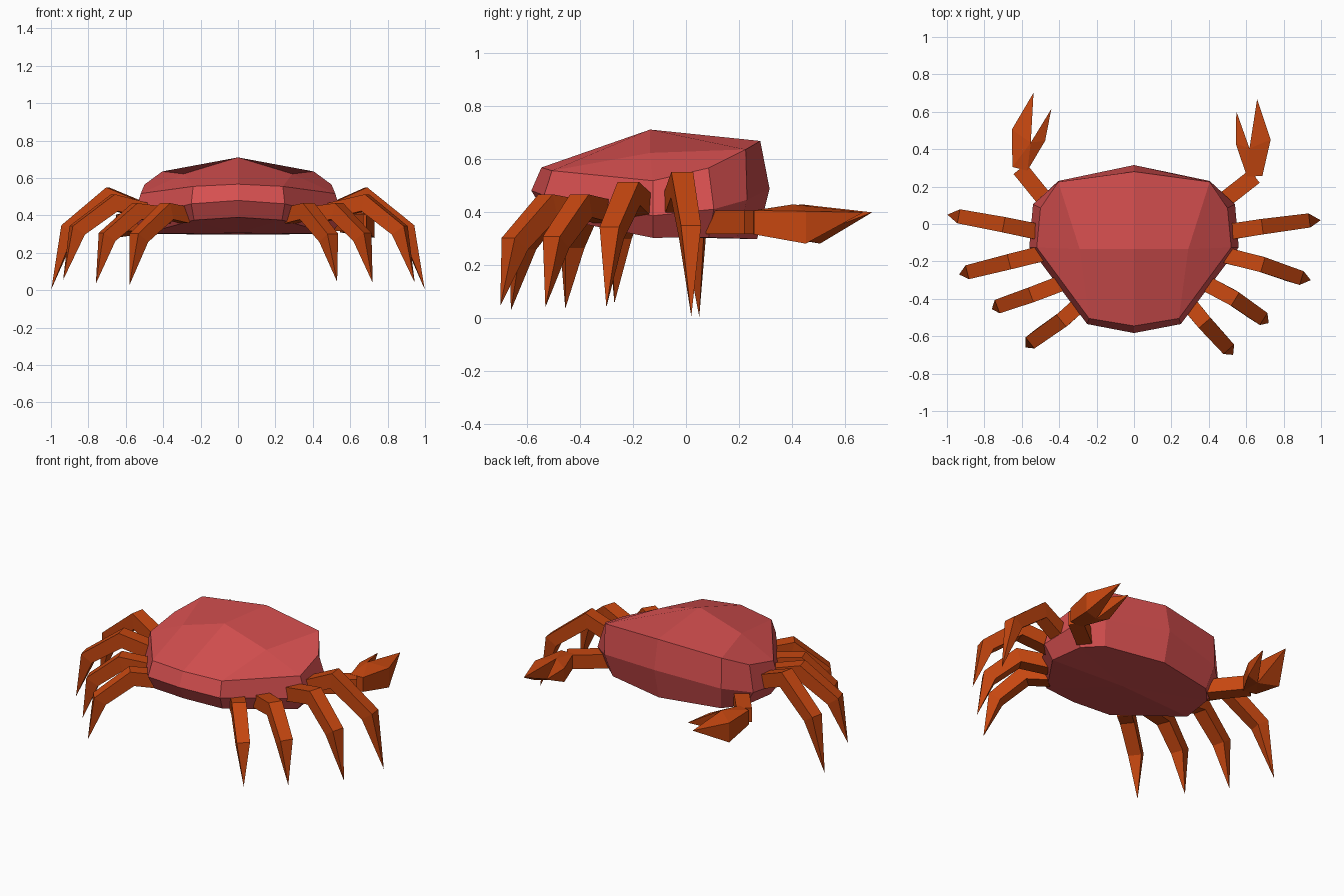
import bpy, bmesh, math
from mathutils import Vector, Matrix

if "Cube" in bpy.data.objects:
    bpy.data.objects.remove(bpy.data.objects["Cube"])


def material(name, rgb):
    m = bpy.data.materials.new(name)
    m.diffuse_color = (*rgb, 1)
    m.use_nodes = True
    m.node_tree.nodes["Principled BSDF"].inputs["Base Color"].default_value = m.diffuse_color
    return m


RED = material("shell red", (0.68, 0.08, 0.08))
ORANGE = material("limb orange", (0.56, 0.062, 0.005))


def finish(name, bm, mat):
    bmesh.ops.remove_doubles(bm, verts=bm.verts, dist=0.0005)
    bmesh.ops.recalc_face_normals(bm, faces=bm.faces)
    me = bpy.data.meshes.new(name)
    bm.to_mesh(me)
    bm.free()
    me.materials.append(mat)
    ob = bpy.data.objects.new(name, me)
    bpy.context.collection.objects.link(ob)
    return ob


def bridge(bm, a, b):
    n = len(a)
    for i in range(n):
        j = (i + 1) % n
        bm.faces.new((a[i], a[j], b[j], b[i]))


def sweep(bm, path, sizes, tip=None):
    """Mitred square tube along path, optionally ending in a spike."""
    pts = [Vector(p) for p in path]
    full = pts + ([Vector(tip)] if tip else [])
    flat = full[-1] - full[0]
    side = Vector((-flat.y, flat.x, 0)).normalized()
    rings = []
    for i, p in enumerate(pts):
        d_in = (full[i] - full[i - 1]).normalized() if i else None
        d_out = (full[i + 1] - full[i]).normalized() if i + 1 < len(full) else None
        d_in, d_out = d_in or d_out, d_out or d_in
        t = (d_in + d_out).normalized()
        up = t.cross(side).normalized() * sizes[i] / 2 / max(t.dot(d_in), 0.7)
        s = side * sizes[i] / 2
        rings.append([bm.verts.new(p + q) for q in (s + up, up - s, -s - up, s - up)])
    for a, b in zip(rings, rings[1:]):
        bridge(bm, a, b)
    bm.faces.new(rings[0])
    if tip:
        v = bm.verts.new(tip)
        for i in range(4):
            bm.faces.new((rings[-1][i], rings[-1][(i + 1) % 4], v))
    else:
        bm.faces.new(rings[-1])


# Shell: three half outlines from front to back, mirrored, with a faceted top
UPPER = [(0, -.545, .567), (.24, -.505, .555), (.52, -.125, .517),
         (.50, .085, .565), (.405, .225, .635), (0, .28, .667)]
MIDDLE = [(0, -.583, .48), (.25, -.535, .462), (.56, -.125, .385),
          (.54, .105, .41), (.405, .23, .445), (0, .315, .487)]
LOWER = [(0, -.53, .39), (.235, -.49, .375), (.50, -.125, .302),
         (.47, .085, .303), (.375, .19, .30), (0, .268, .297)]

bm = bmesh.new()
rings = []
for half in (UPPER, MIDDLE, LOWER):
    loop = half + [(-x, y, z) for x, y, z in half[-2:0:-1]]
    rings.append([bm.verts.new(p) for p in loop])
bridge(bm, rings[0], rings[1])
bridge(bm, rings[1], rings[2])
apex = bm.verts.new((0, -.135, .71))
belly = bm.verts.new((0, -.1, .305))
for s in (1, -1):
    crown = bm.verts.new((s * .29, -.135, .622))
    u = [rings[0][(s * i) % 10] for i in range(6)]
    bm.faces.new((apex, crown, u[1], u[0]))
    bm.faces.new((apex, u[5], u[4], crown))
    for i in range(1, 4):
        bm.faces.new((crown, u[i], u[i + 1]))
for i in range(10):
    bm.faces.new((rings[2][i], rings[2][(i + 1) % 10], belly))
finish("shell", bm, RED)

# Walking legs: hip, knee, ankle, tip (each side has a slightly different pose)
LEGS = {
    "right_leg_1": [(.52, -.04, .43), (.68, -.015, .502), (.905, .015, .325), (.998, .02, .005)],
    "right_leg_2": [(.48, -.165, .42), (.68, -.215, .468), (.865, -.28, .32), (.945, -.30, .04)],
    "right_leg_3": [(.37, -.31, .40), (.53, -.395, .422), (.665, -.49, .285), (.72, -.53, .04)],
    "right_leg_4": [(.28, -.41, .40), (.37, -.52, .422), (.485, -.645, .28), (.53, -.70, .045)],
    "left_leg_1": [(-.52, -.04, .43), (-.69, -.005, .502), (-.905, .035, .325), (-.998, .05, .005)],
    "left_leg_2": [(-.48, -.155, .42), (-.66, -.20, .468), (-.86, -.25, .32), (-.935, -.27, .055)],
    "left_leg_3": [(-.37, -.31, .40), (-.54, -.375, .422), (-.70, -.43, .285), (-.76, -.455, .035)],
    "left_leg_4": [(-.28, -.42, .40), (-.38, -.51, .422), (-.53, -.615, .28), (-.58, -.66, .028)],
}
for name, (hip, knee, ankle, tip) in LEGS.items():
    bm = bmesh.new()
    sweep(bm, [hip, knee, ankle], (.085, .083, .076), tip)
    finish(name, bm, ORANGE)


# Pincers: wrist, widened palm, and two pointed fingers either side of a notch
def pincer(name, shoulder, elbow, mirror, turn):
    bm = bmesh.new()
    place = Matrix.Translation(elbow) @ Matrix.Rotation(turn, 4, 'Z') @ Matrix.Diagonal((mirror, 1, 1, 1))

    def pair(x, y, top, bottom):
        return [bm.verts.new(place @ Vector((x, y, z))) for z in (top, bottom)]

    w_out, w_in = pair(-.04, .01, .045, -.045), pair(.04, -.01, .045, -.045)
    outer = pair(-.043, .21, .042, -.08)
    notch = pair(.058, .14, .068, -.065)
    inner = pair(.135, .15, .035, -.05)
    tip_a = bm.verts.new(place @ Vector((.073, .407, .038)))
    tip_b = bm.verts.new(place @ Vector((.168, .32, .03)))
    bm.faces.new((w_out[0], w_out[1], w_in[1], w_in[0]))
    bm.faces.new((w_out[0], outer[0], outer[1], w_out[1]))
    bm.faces.new((w_in[0], w_in[1], inner[1], inner[0]))
    for k in (0, 1):
        bm.faces.new((w_out[k], outer[k], notch[k]))
        bm.faces.new((w_out[k], notch[k], w_in[k]))
        bm.faces.new((w_in[k], notch[k], inner[k]))
        bm.faces.new((outer[k], tip_a, notch[k]))
        bm.faces.new((notch[k], tip_b, inner[k]))
    bm.faces.new((outer[0], outer[1], tip_a))
    bm.faces.new((notch[0], notch[1], tip_a))
    bm.faces.new((notch[0], notch[1], tip_b))
    bm.faces.new((inner[0], inner[1], tip_b))
    finish(name, bm, ORANGE)
    # Upper arm joining the shell to the wrist
    bm = bmesh.new()
    sweep(bm, [shoulder, elbow], (.088, .088))
    finish(name + "_arm", bm, ORANGE)


pincer("left_pincer", (-.46, .11, .36), (-.61, .295, .36), 1, 0)
pincer("right_pincer", (.46, .11, .36), (.645, .255, .36), -1, -math.radians(12))
